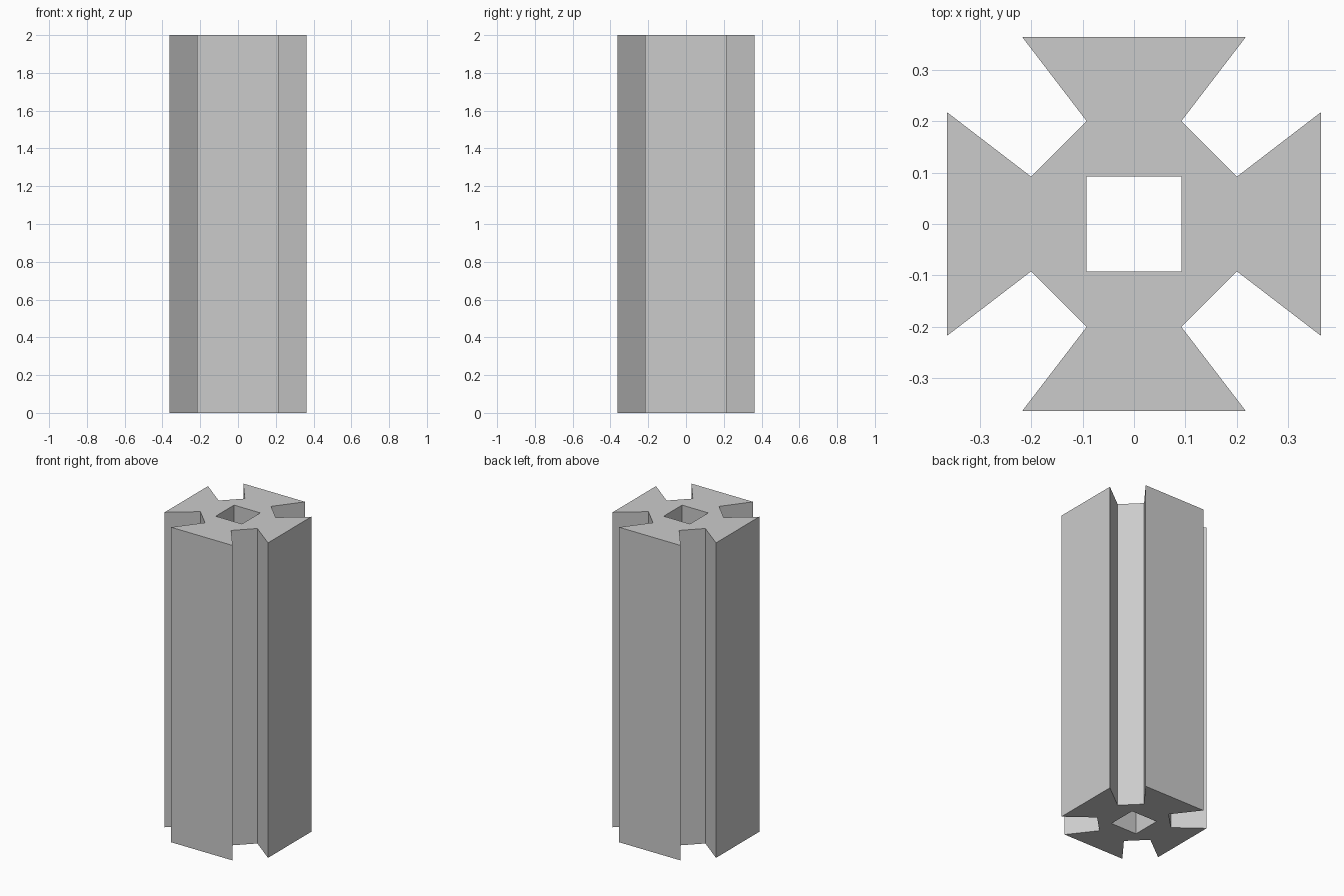
import bpy
import bmesh
import math
from mathutils import Matrix, Vector

cube = bpy.data.objects.get("Cube")
if cube:
    bpy.data.objects.remove(cube, do_unlink=True)

HEIGHT = 2.0
BORE = 0.092      # half width of the square bore, and of each arm's waist
WAIST = 0.2       # distance of the arm's waist from the axis
OUTER = 0.363     # distance of the arm's outer face from the axis
TIP = 0.217       # half width of the arm's outer face

# Plain grey material
grey = bpy.data.materials.new("plain_grey")
grey.use_nodes = True
colour = (0.6, 0.6, 0.6, 1.0)
grey.diffuse_color = colour
grey.node_tree.nodes["Principled BSDF"].inputs["Base Color"].default_value = colour

# Cross-section of one flared arm and the corner web beside it
arm = [(BORE, -BORE), (WAIST, -BORE), (OUTER, -TIP),
       (OUTER, TIP), (WAIST, BORE), (BORE, BORE)]
web = [(BORE, BORE), (WAIST, BORE), (BORE, WAIST)]

bm = bmesh.new()
for quarter in range(4):
    turn = Matrix.Rotation(quarter * math.pi / 2, 3, "Z")
    for outline in (arm, web):
        bm.faces.new([bm.verts.new(turn @ Vector((x, y, 0))) for x, y in outline])
bmesh.ops.remove_doubles(bm, verts=bm.verts, dist=0.0001)

# Extrude the section to a solid column with an open bore
result = bmesh.ops.extrude_face_region(bm, geom=bm.faces[:])
top = [v for v in result["geom"] if isinstance(v, bmesh.types.BMVert)]
bmesh.ops.translate(bm, verts=top, vec=(0, 0, HEIGHT))
bmesh.ops.recalc_face_normals(bm, faces=bm.faces)

mesh = bpy.data.meshes.new("slotted_column")
bm.to_mesh(mesh)
bm.free()
mesh.materials.append(grey)
column = bpy.data.objects.new("slotted_column", mesh)
bpy.context.collection.objects.link(column)
